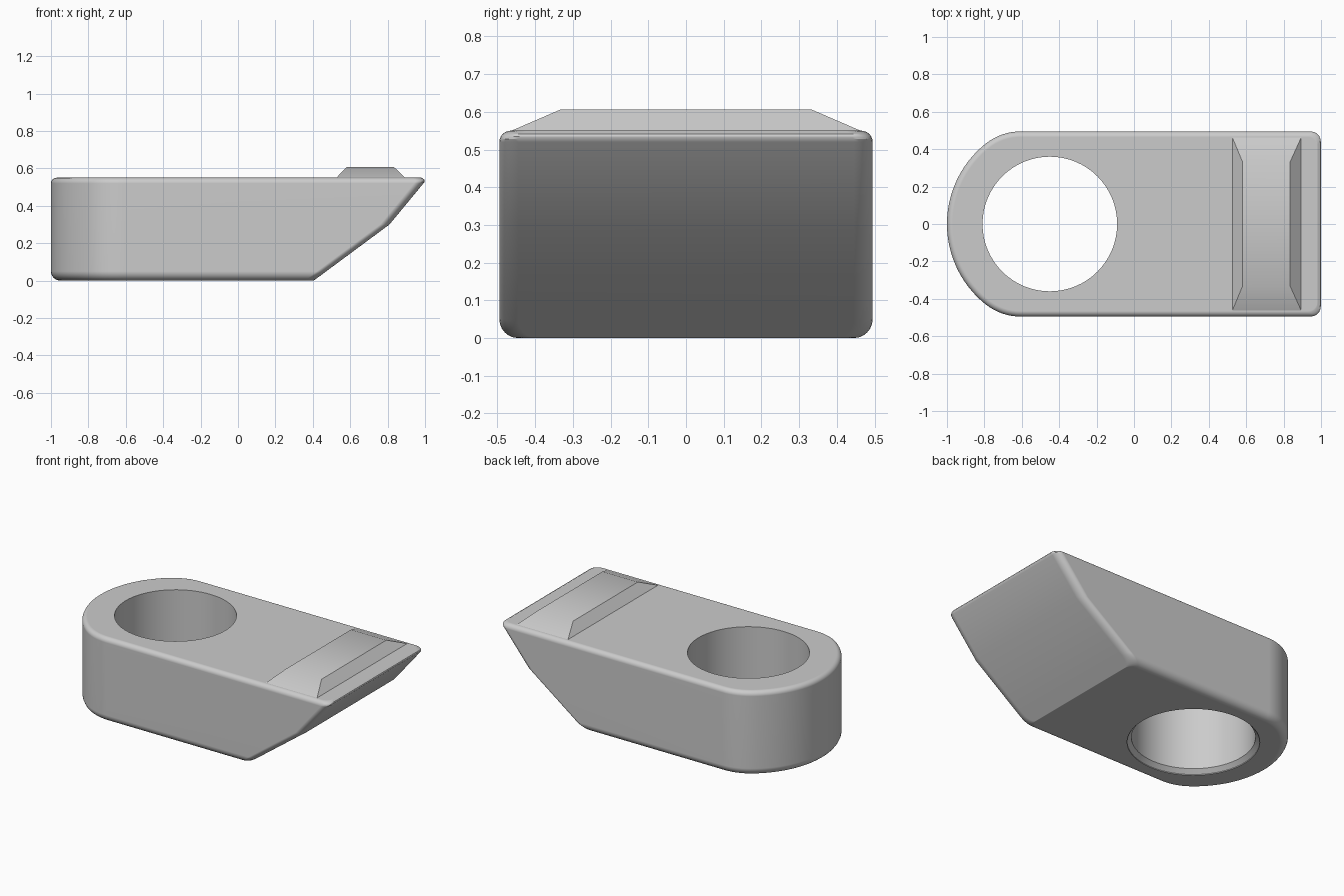
import bpy, bmesh
from math import cos, sin, pi, atan2

cube = bpy.data.objects.get("Cube")
if cube:
    bpy.data.objects.remove(cube, do_unlink=True)

gray = bpy.data.materials.new("plain_gray")
gray.use_nodes = True
color = (0.6, 0.6, 0.6, 1)
gray.diffuse_color = color
gray.node_tree.nodes["Principled BSDF"].inputs["Base Color"].default_value = color

HALF_W, TOP = 0.495, 0.55
HOLE_X, HOLE_R = -0.45, 0.36


def arc(cx, cy, r, a0, a1, n):
    return [(cx + r * cos(a0 + (a1 - a0) * i / n), cy + r * sin(a0 + (a1 - a0) * i / n))
            for i in range(n + 1)]


def outline(inset, nose_x):
    """Plan outline: round eye end, straight sides, softened nose corners."""
    fx, fy, corner = -0.606, HALF_W - 0.3, 0.05
    blend = atan2(fy, fx - HOLE_X)
    half = arc(HOLE_X, 0, 0.55 - inset, pi, blend, 20)
    half += arc(fx, fy, 0.3 - inset, blend, pi / 2, 8)[1:]
    half += arc(nose_x - corner, HALF_W - inset - corner, corner, pi / 2, 0, 6)
    return half + [(x, -y) for x, y in reversed(half[1:])]


def loft(name, rings):
    """Join equal-length rings of (x, y, z) points and cap both ends."""
    bm = bmesh.new()
    loops = [[bm.verts.new(p) for p in ring] for ring in rings]
    n = len(loops[0])
    for low, high in zip(loops, loops[1:]):
        for i in range(n):
            j = (i + 1) % n
            bm.faces.new((low[i], low[j], high[j], high[i]))
    bm.faces.new(loops[0])
    bm.faces.new(loops[-1])
    bmesh.ops.recalc_face_normals(bm, faces=bm.faces)
    mesh = bpy.data.meshes.new(name)
    bm.to_mesh(mesh)
    bm.free()
    mesh.materials.append(gray)
    obj = bpy.data.objects.new(name, mesh)
    bpy.context.collection.objects.link(obj)
    return obj


def activate(obj):
    bpy.ops.object.select_all(action="DESELECT")
    obj.select_set(True)
    bpy.context.view_layer.objects.active = obj


def finish(obj):
    activate(obj)
    bpy.ops.object.shade_smooth_by_angle(angle=0.5)
    normals = obj.modifiers.new("even_normals", "WEIGHTED_NORMAL")
    normals.keep_sharp = True


# Body: rounded bottom edge, two-slope underside of the nose, rounded top edge
NOSE = [(0, 0.405), (0.30, 0.81), (0.515, 0.988), (0.53, 0.999), (0.54, 0.998), (TOP, 0.98)]


def nose_at(z):
    for (z0, x0), (z1, x1) in zip(NOSE, NOSE[1:]):
        if z <= z1 + 1e-6:
            return x0 + (x1 - x0) * (z - z0) / (z1 - z0)


BOTTOM_R, TOP_R, STEPS = 0.05, 0.03, 6
angles = [pi / 2 * i / STEPS for i in range(STEPS + 1)]
levels = [(BOTTOM_R * (1 - cos(a)), BOTTOM_R * (1 - sin(a))) for a in angles]
levels += [(0.30, 0)]
levels += [(TOP - TOP_R * (1 - sin(a)), TOP_R * (1 - cos(a))) for a in angles]
body = loft("body", [[(x, y, z) for x, y in outline(inset, nose_at(z))]
                     for z, inset in levels])

# Through hole with a small chamfer underneath
cutter = loft("hole_cutter", [[(x, y, z) for x, y in arc(HOLE_X, 0, r, 0, 2 * pi, 64)[:-1]]
                              for z, r in ((-0.05, 0.385), (0.005, 0.385),
                                           (0.03, HOLE_R), (0.7, HOLE_R))])
cutter.hide_render = True
cut = body.modifiers.new("hole", "BOOLEAN")
cut.operation, cut.solver, cut.object = "DIFFERENCE", "EXACT", cutter
activate(body)
bpy.ops.object.modifier_apply(modifier=cut.name)
bpy.data.objects.remove(cutter, do_unlink=True)
finish(body)


# Raised rib across the nose, sloped on all four sides
def rectangle(x0, x1, y, z):
    return [(x0, -y, z), (x1, -y, z), (x1, y, z), (x0, y, z)]


rib = loft("cross_rib", [rectangle(0.525, 0.895, 0.465, TOP - 0.001),
                         rectangle(0.58, 0.835, 0.333, 0.606)])
activate(rib)
bpy.ops.object.shade_smooth_by_angle(angle=0.5)
